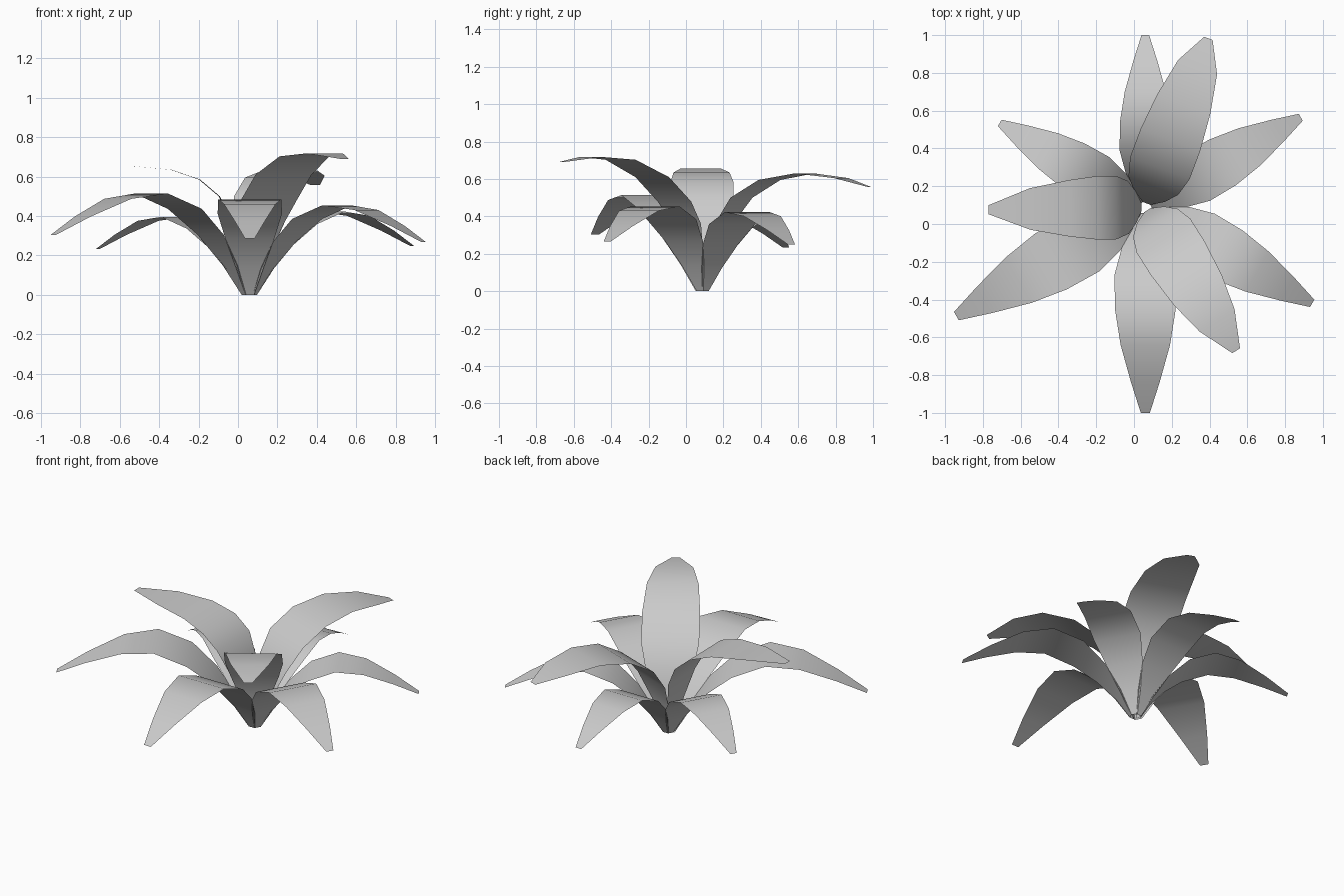
import bpy
import math

if "Cube" in bpy.data.objects:
    bpy.data.objects.remove(bpy.data.objects["Cube"])

CENTRE = (0.06, 0.09)


def leaf(name, azimuth, profile):
    """Flat arching leaf; profile rows are (radius, height, half width)."""
    a = math.radians(azimuth)
    c, s = math.cos(a), math.sin(a)
    verts = []
    for r, z, w in profile:
        for side in (-w, w):
            verts.append((CENTRE[0] + c * r - s * side,
                          CENTRE[1] + s * r + c * side, z))
    faces = [(2 * i, 2 * i + 2, 2 * i + 3, 2 * i + 1)
             for i in range(len(profile) - 1)]
    mesh = bpy.data.meshes.new(name)
    mesh.from_pydata(verts, [], faces)
    mesh.shade_smooth()
    obj = bpy.data.objects.new(name, mesh)
    bpy.context.collection.objects.link(obj)
    return obj


# Lower tier: six drooping leaves, same shape, growing in size around the stem
LOW = [(0.03, 0, 0.02), (0.1, 0.13, 0.066), (0.2, 0.265, 0.115),
       (0.33, 0.378, 0.15), (0.5, 0.445, 0.147), (0.67, 0.422, 0.12),
       (0.85, 0.343, 0.07), (1.0, 0.262, 0.022)]
LOW_LENGTHS = [0.95, 0.91, 0.89, 1.155, 1.09, 1.02]
for i, length in enumerate(LOW_LENGTHS):
    leaf(f"lower_leaf_{i + 1}", 30 + 60 * i,
         [(r * length, z * length, w * length) for r, z, w in LOW])

# Upper tier: three more upright leaves, each with its own arch
WIDTHS = [0.02, 0.085, 0.14, 0.168, 0.168, 0.15, 0.11, 0.024]
UPPER = {
    "upper_leaf_back": (69.5, [(0.02, 0), (0.06, 0.2), (0.12, 0.36), (0.22, 0.5),
                               (0.38, 0.595), (0.58, 0.63), (0.79, 0.605), (0.953, 0.557)]),
    "upper_leaf_left": (181, [(0.02, 0), (0.05, 0.2), (0.09, 0.37), (0.155, 0.5),
                              (0.255, 0.585), (0.4, 0.635), (0.61, 0.655), (0.83, 0.655)]),
    "upper_leaf_front": (-57.7, [(0.02, 0), (0.05, 0.2), (0.1, 0.36), (0.18, 0.48),
                                 (0.32, 0.61), (0.52, 0.703), (0.71, 0.718), (0.9, 0.69)]),
}
for name, (azimuth, arch) in UPPER.items():
    leaf(name, azimuth, [(r, z, w) for (r, z), w in zip(arch, WIDTHS)])
